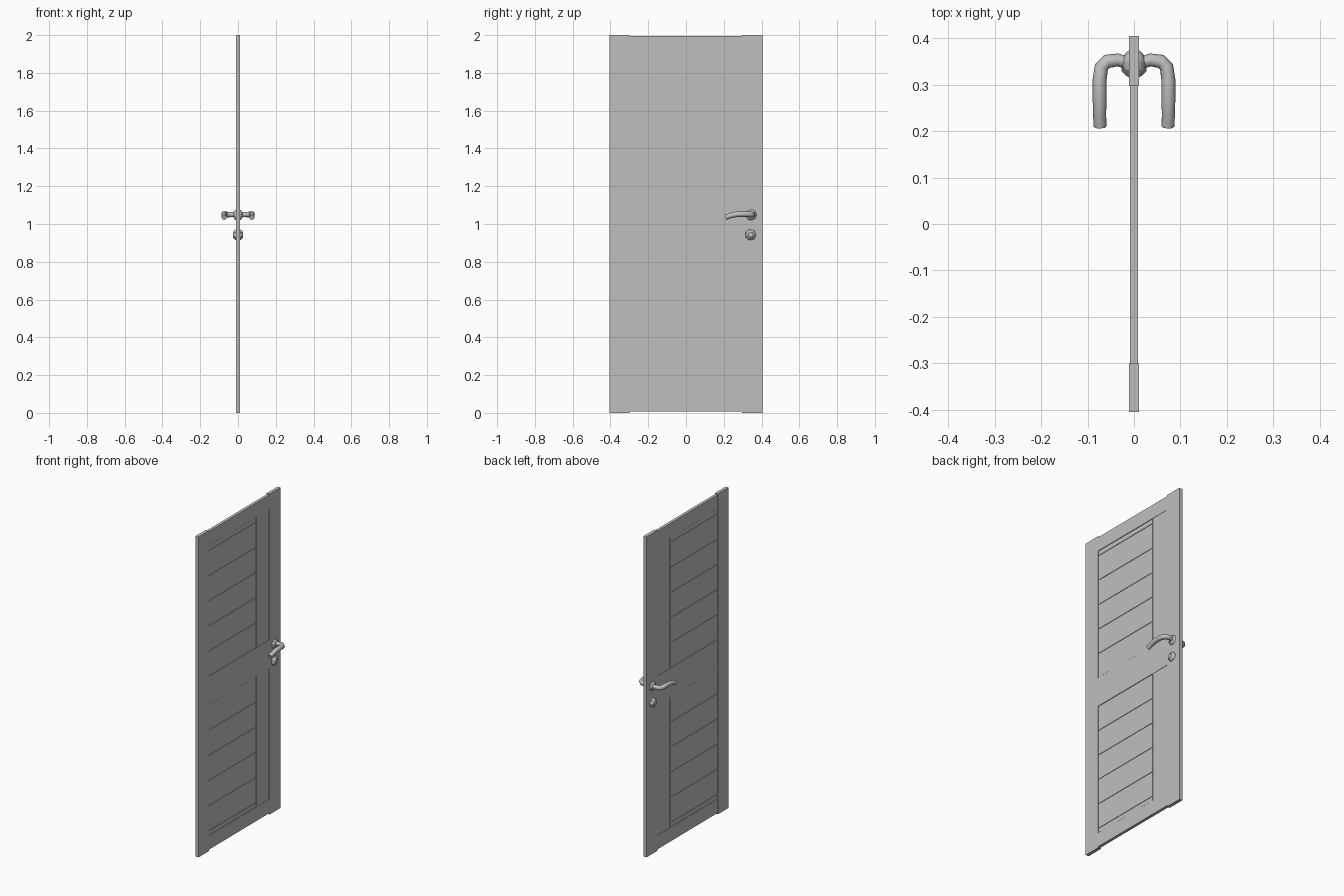
import bpy
import bmesh
from mathutils import Matrix, Vector

cube = bpy.data.objects.get("Cube")
if cube:
    bpy.data.objects.remove(cube, do_unlink=True)

grey = bpy.data.materials.new("plain grey")
grey.use_nodes = True
colour = (0.52, 0.52, 0.52, 1)
grey.diffuse_color = colour
grey.node_tree.nodes["Principled BSDF"].inputs["Base Color"].default_value = colour


def add_object(name, bm):
    mesh = bpy.data.meshes.new(name)
    bm.to_mesh(mesh)
    bm.free()
    mesh.materials.append(grey)
    obj = bpy.data.objects.new(name, mesh)
    bpy.context.collection.objects.link(obj)
    return obj


def board(name, half_x, y0, y1, z0, z1):
    """Box centred on the door plane."""
    bm = bmesh.new()
    size = Matrix.Diagonal((2 * half_x, y1 - y0, z1 - z0, 1))
    place = Matrix.Translation((0, (y0 + y1) / 2, (z0 + z1) / 2))
    bmesh.ops.create_cube(bm, size=1, matrix=place @ size)
    return add_object(name, bm)


def lathe(name, y, z, profile, sides):
    """Solid of rings along x; profile holds (x, radius)."""
    bm = bmesh.new()
    rings = []
    for x, r in profile:
        ring = bmesh.ops.create_circle(bm, segments=sides, radius=r)["verts"]
        turn = Matrix.Translation((x, y, z)) @ Matrix.Rotation(1.5708, 4, 'Y')
        bmesh.ops.transform(bm, matrix=turn, verts=ring)
        rings.append(ring)
    for a, b in zip(rings, rings[1:]):
        for i in range(sides):
            j = (i + 1) % sides
            bm.faces.new((a[i], a[j], b[j], b[i]))
    bm.faces.new(rings[0])
    bm.faces.new(rings[-1])
    bmesh.ops.recalc_face_normals(bm, faces=bm.faces)
    return add_object(name, bm)


# Frame: stiles stand slightly proud of the rails
LEFT, RIGHT = -0.3, 0.297
board("hinge_stile", 0.0105, -0.405, LEFT, 0, 2)
board("lock_stile", 0.0105, RIGHT, 0.405, 0, 2)
board("bottom_rail", 0.009, LEFT, RIGHT, 0.008, 0.095)
board("middle_rail", 0.009, LEFT, RIGHT, 0.91, 1.09)
board("top_rail", 0.009, LEFT, RIGHT, 1.907, 1.994)

# Recessed panels: a backing, horizontal slats and one upright board
STRIP, GAP, PITCH = 0.17, 0.002, 0.157
for label, z0, z1, start, step in (("upper", 1.09, 1.907, 1.09, PITCH),
                                   ("lower", 0.095, 0.91, 0.91, -PITCH)):
    board(label + "_backing", 0.004, LEFT, RIGHT, z0, z1)
    board(label + "_upright", 0.0072, STRIP + GAP, RIGHT, z0, z1)
    for i in range(6):
        a = start + i * step
        b = min(max(a + step, z0), z1)
        low, high = min(a, b), max(a, b)
        board(f"{label}_slat_{i + 1}", 0.007, LEFT, STRIP,
              low + GAP, high - GAP)

# Lever rosette and lock knob, pushed through the door
rose = [(-0.024, 0.014), (-0.016, 0.025), (-0.010, 0.029),
        (0.010, 0.029), (0.016, 0.025), (0.024, 0.014)]
lathe("lever_rosette", 0.345, 1.048, rose, 9)
knob = [(-0.027, 0.014), (-0.018, 0.025), (-0.010, 0.030),
        (0.010, 0.030), (0.018, 0.025), (0.027, 0.014)]
lathe("lock_knob", 0.342, 0.943, knob, 7)

# Bent levers, one on each side
path = [(0.015, 0.347, 1.050, 0.013), (0.035, 0.353, 1.050, 0.014),
        (0.058, 0.350, 1.050, 0.015), (0.070, 0.338, 1.051, 0.015),
        (0.074, 0.310, 1.053, 0.015), (0.074, 0.270, 1.052, 0.015),
        (0.074, 0.235, 1.044, 0.014), (0.073, 0.210, 1.035, 0.014)]
for side, label in ((1, "left"), (-1, "right")):
    bm = bmesh.new()
    rings = []
    points = [Vector((side * x, y, z)) for x, y, z, r in path]
    for i, p in enumerate(points):
        along = points[min(i + 1, len(points) - 1)] - points[max(i - 1, 0)]
        ring = bmesh.ops.create_circle(bm, segments=8, radius=path[i][3])["verts"]
        across = along.cross(Vector((0, 0, 1))).normalized()
        up = across.cross(along).normalized()
        for v in ring:
            v.co = p + across * v.co.x + up * v.co.y
        rings.append(ring)
    for a, b in zip(rings, rings[1:]):
        for i in range(8):
            j = (i + 1) % 8
            bm.faces.new((a[i], a[j], b[j], b[i]))
    bm.faces.new(rings[0])
    bm.faces.new(rings[-1])
    bmesh.ops.recalc_face_normals(bm, faces=bm.faces)
    for f in bm.faces:
        f.smooth = len(f.verts) == 4
    add_object(label + "_lever", bm)
